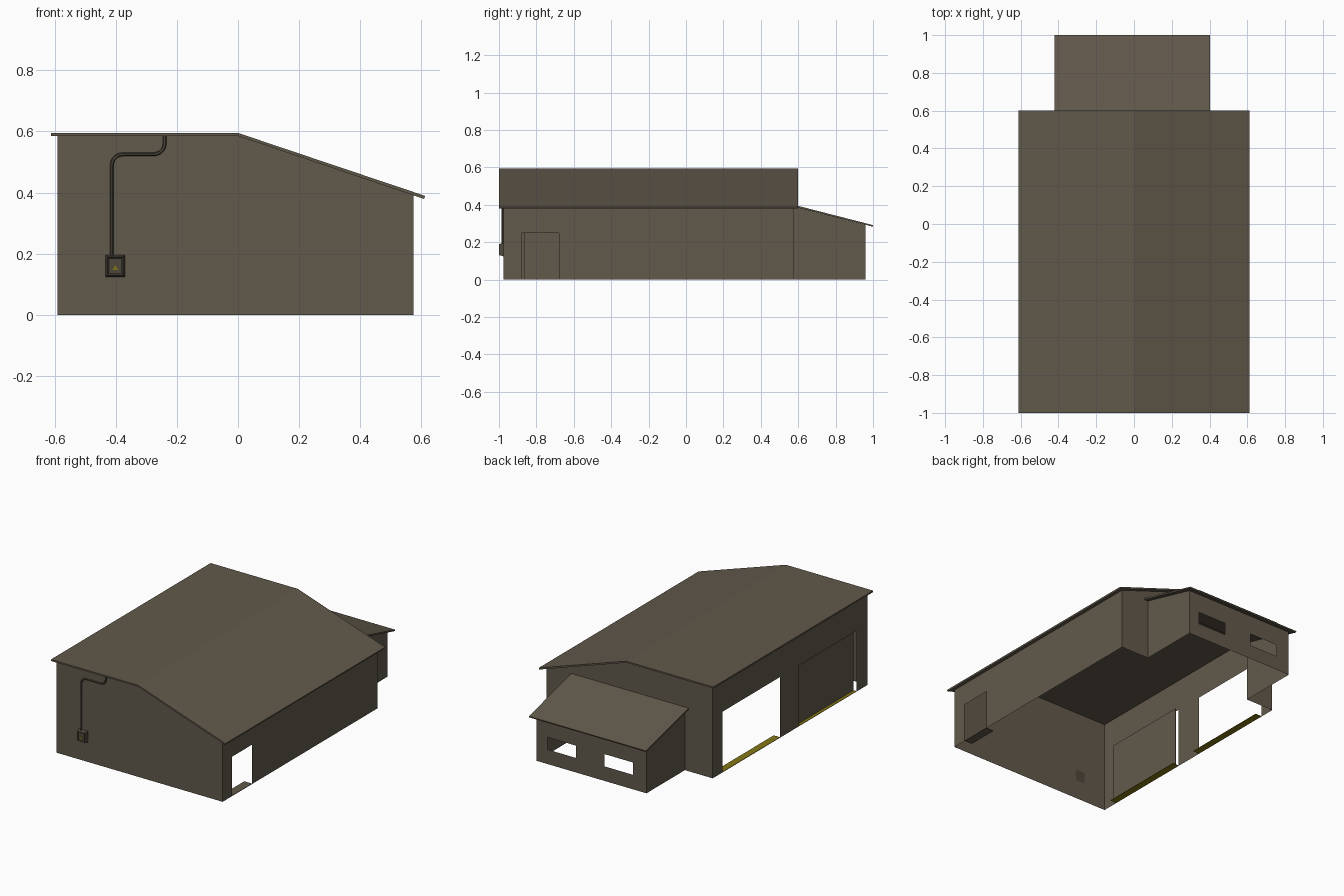
import bpy, bmesh, math
from mathutils import Vector

if "Cube" in bpy.data.objects:
    bpy.data.objects.remove(bpy.data.objects["Cube"])


def material(name, rgb):
    m = bpy.data.materials.new(name)
    m.diffuse_color = (*rgb, 1)
    m.use_nodes = True
    m.node_tree.nodes["Principled BSDF"].inputs["Base Color"].default_value = m.diffuse_color
    return m


WALL = material("wall brown", (0.122, 0.102, 0.072))
ROOF = material("roof brown", (0.120, 0.100, 0.070))
METAL = material("dark metal", (0.075, 0.065, 0.046))
YELLOW = material("threshold yellow", (0.23, 0.18, 0.008))


def finish(name, bm, mat):
    me = bpy.data.meshes.new(name)
    bm.to_mesh(me)
    bm.free()
    me.materials.append(mat)
    ob = bpy.data.objects.new(name, me)
    bpy.context.collection.objects.link(ob)
    return ob


def place(axis, pos, a, b):
    """2D profile point to 3D on the plane where the given axis is constant."""
    return (pos, a, b) if axis == "x" else (a, pos, b)


def sheet(name, axis, pos, loops, normal):
    """Thin wall from an outline followed by optional hole outlines."""
    bm = bmesh.new()
    for loop in loops:
        vs = [bm.verts.new(place(axis, pos, a, b)) for a, b in loop]
        for i, v in enumerate(vs):
            bm.edges.new((v, vs[i - 1]))
    bmesh.ops.triangle_fill(bm, edges=bm.edges[:], use_beauty=True)
    bm.normal_update()
    for f in bm.faces:
        if f.normal.dot(Vector(normal)) < 0:
            f.normal_flip()
    return finish(name, bm, WALL)


def prism(name, axis, start, end, profile, mat):
    """Profile extruded along an axis."""
    bm = bmesh.new()
    f = bm.faces.new([bm.verts.new(place(axis, start, a, b)) for a, b in profile])
    r = bmesh.ops.extrude_face_region(bm, geom=[f])
    vs = [g for g in r["geom"] if isinstance(g, bmesh.types.BMVert)]
    bmesh.ops.translate(bm, verts=vs, vec=place(axis, end - start, 0, 0))
    bmesh.ops.recalc_face_normals(bm, faces=bm.faces[:])
    return finish(name, bm, mat)


def rect(a0, a1, b0, b1):
    return [(a0, b0), (a1, b0), (a1, b1), (a0, b1)]


# Main dimensions
XL, XR, YF, YB = -0.59, 0.575, -0.975, 0.575
EL, ER, EB = -0.395, 0.375, 0.96
TOP, EAVE = 0.587, 0.393
DOOR_H = 0.385

# Main hall walls
sheet("front_wall", "y", YF, [[(XL, 0), (XR, 0), (XR, EAVE), (0, TOP), (XL, TOP)]], (0, -1, 0))
sheet("back_wall", "y", YB,
      [[(XL, 0), (EL, 0), (EL, 0.388), (ER, 0.388), (ER, 0), (XR, 0),
        (XR, EAVE), (0, TOP), (XL, TOP)]], (0, 1, 0))
bays = [(-0.866, -0.29), (-0.10, 0.475)]
outline = [(YF, 0)]
for y0, y1 in bays:
    outline += [(y0, 0), (y0, DOOR_H), (y1, DOOR_H), (y1, 0)]
sheet("left_wall", "x", XL, [outline + [(YB, 0), (YB, TOP), (YF, TOP)]], (-1, 0, 0))
sheet("right_wall", "x", XR,
      [[(YF, 0), (-0.88, 0), (-0.88, 0.25), (-0.68, 0.25), (-0.68, 0),
        (YB, 0), (YB, EAVE), (YF, EAVE)]], (1, 0, 0))

# Rear extension walls, with two windows
for name, x, n in (("extension_left_wall", EL, -1), ("extension_right_wall", ER, 1)):
    sheet(name, "x", x, [[(YB, 0), (EB, 0), (EB, 0.292), (YB, 0.390)]], (n, 0, 0))
sheet("extension_back_wall", "y", EB,
      [rect(EL, ER, 0, 0.292), rect(-0.30, -0.10, 0.092, 0.17),
       rect(0.10, 0.30, 0.092, 0.17)], (0, 1, 0))

# Roof slabs
prism("main_roof", "y", -1.0, 0.6,
      [(-0.612, 0.595), (0, 0.595), (0.612, 0.389), (0.609, 0.379), (0, 0.585), (-0.612, 0.585)], ROOF)
prism("extension_roof", "x", -0.42, 0.402,
      [(YB, 0.400), (1.0, 0.291), (0.998, 0.283), (YB, 0.390)], ROOF)

# Closed bay door and ground plates at the openings
prism("bay_door", "x", -0.570, -0.566, rect(bays[0][0], bays[0][1], 0.003, DOOR_H), WALL)
for i, (y0, y1) in enumerate(bays):
    prism(f"bay_threshold_{i + 1}", "x", XL, -0.545, rect(y0, y1, 0, 0.003), YELLOW)
prism("side_door_mat", "x", XR - 0.055, XR, rect(-0.88, -0.68, 0, 0.003), ROOF)

# Electrical box: tapered body with a recessed front
bm = bmesh.new()
bmesh.ops.create_cube(bm, size=1)
for v in bm.verts:
    k = 0.82 if v.co.y < 0 else 1
    v.co = (-0.4015 + v.co.x * 0.063 * k, -0.9875 + v.co.y * 0.025, 0.16 + v.co.z * 0.072 * k)
bm.normal_update()
front = min(bm.faces, key=lambda f: f.calc_center_median().y)
bmesh.ops.inset_region(bm, faces=[front], thickness=0.007)
bmesh.ops.translate(bm, verts=front.verts[:], vec=(0, 0.006, 0))
finish("electrical_box", bm, METAL)
prism("warning_plate", "y", -0.996, -0.993,
      [(-0.411, 0.146), (-0.391, 0.146), (-0.401, 0.163)], YELLOW)

# Conduit from the box up to the eaves
R = 0.036


def arc(cx, cz, a0, a1):
    steps = [math.radians(a0 + (a1 - a0) * i / 5) for i in range(6)]
    return [(cx + R * math.cos(a), cz + R * math.sin(a)) for a in steps]


path = [(-0.413, 0.19)] + arc(-0.413 + R, 0.525 - R, 180, 90)
path += arc(-0.24 - R, 0.525 + R, -90, 0) + [(-0.24, 0.586)]
cu = bpy.data.curves.new("conduit", "CURVE")
cu.dimensions = "3D"
cu.bevel_depth = 0.006
cu.bevel_resolution = 1
sp = cu.splines.new("POLY")
sp.points.add(len(path) - 1)
for p, (x, z) in zip(sp.points, path):
    p.co = (x, -0.981, z, 1)
cu.materials.append(METAL)
conduit = bpy.data.objects.new("conduit", cu)
bpy.context.collection.objects.link(conduit)
bpy.context.view_layer.objects.active = conduit
conduit.select_set(True)
bpy.ops.object.convert(target="MESH")
bpy.ops.object.shade_smooth_by_angle()
